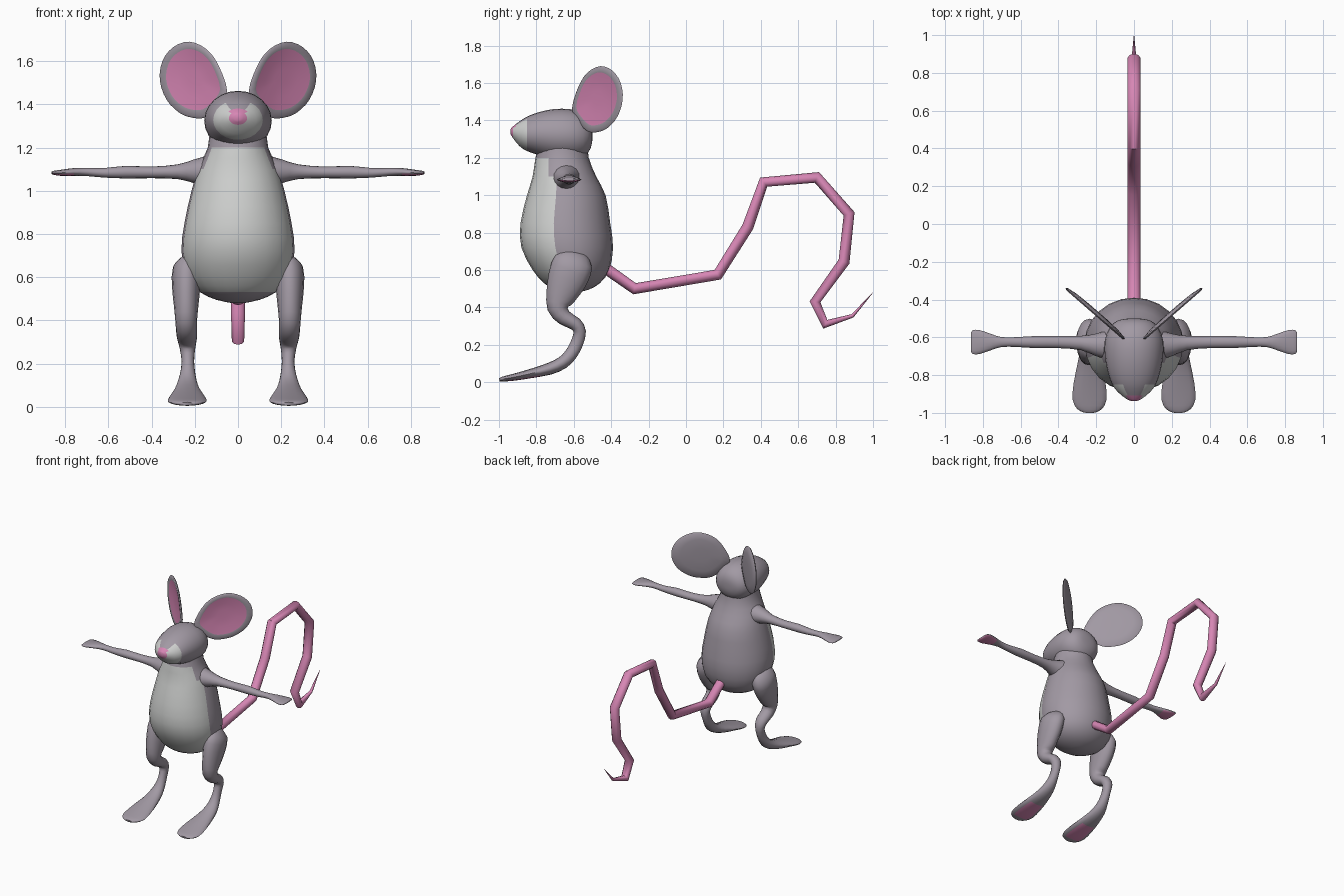
import bpy, bmesh, math
from mathutils import Vector

if "Cube" in bpy.data.objects:
    bpy.data.objects.remove(bpy.data.objects["Cube"])


def material(name, rgb):
    m = bpy.data.materials.new(name)
    m.diffuse_color = (*rgb, 1)
    m.use_nodes = True
    m.node_tree.nodes["Principled BSDF"].inputs["Base Color"].default_value = m.diffuse_color
    return m


GREY = material("fur grey", (0.36, 0.32, 0.37))
LIGHT = material("belly light grey", (0.62, 0.63, 0.62))
PINK = material("skin pink", (0.68, 0.24, 0.46))
MATS = [GREY, LIGHT, PINK]
X, Y, Z = Vector((1, 0, 0)), Vector((0, 1, 0)), Vector((0, 0, 1))


def spline(pts, steps, closed=False):
    """Catmull-Rom points through a list of equal-length tuples."""
    n, out = len(pts), []
    get = (lambda i: pts[i % n]) if closed else (lambda i: pts[max(0, min(n - 1, i))])
    for i in range(n if closed else n - 1):
        p = [get(i + k) for k in (-1, 0, 1, 2)]
        for s in range(steps):
            t = s / steps
            out.append(tuple(0.5 * (2 * b + (c - a) * t + (2 * a - 5 * b + 4 * c - d) * t * t
                                    + (3 * b - a - 3 * c + d) * t ** 3) for a, b, c, d in zip(*p)))
    return out if closed else out + [pts[-1]]


def skin(name, rings, rule, mirror=False, angle=60):
    """Bridge closed rings, cap both ends, colour faces by rule(center, degrees, ring)."""
    bm = bmesh.new()
    vs = [[bm.verts.new(p) for p in r] for r in rings]
    n = len(rings[0])
    for j in range(len(vs) - 1):
        for i in range(n):
            k = (i + 1) % n
            f = bm.faces.new((vs[j][i], vs[j][k], vs[j + 1][k], vs[j + 1][i]))
            d = (i + 0.5) * 360 / n
            f.material_index = rule(f.calc_center_median(), min(d, 360 - d), j)
    for r, j in ((vs[0], -1), (vs[-1], len(vs) - 1)):
        f = bm.faces.new(r)
        f.material_index = rule(f.calc_center_median(), 0, j)
    bmesh.ops.recalc_face_normals(bm, faces=bm.faces)
    me = bpy.data.meshes.new(name)
    bm.to_mesh(me)
    bm.free()
    for m in MATS:
        me.materials.append(m)
    ob = bpy.data.objects.new(name, me)
    bpy.context.collection.objects.link(ob)
    bpy.ops.object.select_all(action='DESELECT')
    ob.select_set(True)
    bpy.context.view_layer.objects.active = ob
    bpy.ops.object.shade_smooth_by_angle(angle=math.radians(angle))
    if mirror:
        ob.modifiers.new("mirror", 'MIRROR').use_mirror_merge = False
    return ob


def tube(name, path, rule, side=X, up=None, sides=24, mirror=False):
    """Elliptical tube; path rows are x, y, z, half width along side, half width along up."""
    rings = []
    for i, (x, y, z, a, b) in enumerate(path):
        u = up
        if u is None:
            p = [Vector(q[:3]) for q in path]
            t = Vector((0, 0, 0))
            if i > 0:
                t += (p[i] - p[i - 1]).normalized()
            if i < len(p) - 1:
                t += (p[i + 1] - p[i]).normalized()
            u = side.cross(t).normalized()
        ts = [k * math.tau / sides for k in range(sides)]
        rings.append([Vector((x, y, z)) + side * a * math.sin(t) + u * b * math.cos(t) for t in ts])
    return skin(name, rings, rule, mirror)


# torso: z, front y, back y, half width
torso = [(.48, -.64, -.58, .03), (.495, -.70, -.52, .10), (.53, -.76, -.46, .175), (.60, -.82, -.41, .235),
         (.72, -.88, -.39, .262), (.85, -.885, -.405, .248), (1.0, -.85, -.43, .215),
         (1.1, -.82, -.48, .185), (1.2, -.805, -.52, .14), (1.3, -.78, -.53, .13)]
tube("torso", spline([(0, (f + b) / 2, z, w, (b - f) / 2) for z, f, b, w in torso], 2),
     lambda c, d, j: int(.54 < c.z < 1.22 and d < (75 if c.z < 1.12 else 60)), up=-Y)

# head: y, bottom z, top z, half width
head = [(-.937, 1.325, 1.355, .015), (-.925, 1.305, 1.368, .042), (-.89, 1.262, 1.395, .085),
        (-.85, 1.236, 1.42, .115), (-.79, 1.215, 1.443, .137), (-.71, 1.19, 1.46, .153),
        (-.62, 1.185, 1.46, .155), (-.55, 1.20, 1.435, .13), (-.51, 1.25, 1.39, .085), (-.50, 1.30, 1.34, .02)]


def face_paint(c, d, j):
    if j < 2 or (j == 2 and d < 45):
        return 2
    return int(c.y < -.85 and d > 30)


tube("head", spline([(0, y, (l + h) / 2, w, (h - l) / 2) for y, l, h, w in head], 2), face_paint, up=Z)

# ears: flat teardrops in a slanted plane, pink hollow in front
outline = spline([(.225, 1.69), (.145, 1.655), (.09, 1.58), (.05, 1.46), (.09, 1.39), (.15, 1.34), (.21, 1.338),
                  (.27, 1.36), (.33, 1.42), (.362, 1.51), (.35, 1.60), (.30, 1.665)], 3, True)
front = Vector((.66, -.75, 0))


def ear_ring(scale, depth):
    cx, cz = .20, 1.525
    pts = [(cx + (x - cx) * scale, cz + (z - cz) * scale) for x, z in outline]
    return [Vector((x, -.61 + .87 * (x - .05), z)) + front * depth for x, z in pts]


skin("ears", [ear_ring(s, d) for s, d in ((.3, -.018), (.7, -.015), (.95, -.007), (1, 0), (.95, .007),
                                          (.8, .004), (.5, -.004), (.2, -.006))],
     lambda c, d, j: 2 * int(j >= 5), mirror=True)

# arms with flat hands and pink palms
arm = [(.10, -.64, 1.09, .09, .085), (.20, -.64, 1.09, .06, .056), (.28, -.63, 1.088, .038, .034),
       (.40, -.625, 1.085, .032, .027), (.52, -.625, 1.086, .032, .029), (.62, -.625, 1.083, .026, .022),
       (.70, -.625, 1.087, .026, .019), (.76, -.625, 1.087, .044, .018), (.82, -.625, 1.083, .064, .014),
       (.855, -.625, 1.083, .062, .009), (.864, -.625, 1.083, .045, .004)]
tube("arms", spline(arm, 2), lambda c, d, j: 2 * int(c.x > .77 and d > 120), side=Y, up=Z, sides=16, mirror=True)

# legs with long feet and pink soles
leg = [(.21, -.58, .70, .03, .05), (.235, -.60, .645, .066, .105), (.24, -.635, .55, .065, .105),
       (.24, -.67, .46, .056, .08), (.24, -.685, .395, .05, .056), (.238, -.65, .345, .048, .042),
       (.236, -.592, .312, .045, .036), (.234, -.568, .27, .036, .033), (.232, -.583, .21, .029, .034),
       (.233, -.615, .15, .036, .034), (.235, -.66, .105, .048, .034), (.235, -.73, .072, .062, .032),
       (.235, -.84, .044, .084, .024), (.235, -.93, .025, .09, .018), (.235, -.98, .017, .065, .013),
       (.235, -.998, .013, .03, .008)]
tube("legs", spline(leg, 2), lambda c, d, j: 2 * int(-.96 < c.y < -.76 and d < 45), sides=16, mirror=True)

# tail: kinked tube with a thin tip
bends = [(-.46, .63), (-.275, .50), (.17, .575), (.33, .83), (.415, 1.07), (.70, 1.095), (.872, .90),
         (.845, .645), (.69, .43), (.745, .31), (.89, .355), (1.0, .48)]
radii = [.036] * 8 + [.034, .03, .012, .001]
tube("tail", [(0, y, z, r, r * .85) for (y, z), r in zip(bends, radii)], lambda c, d, j: 2, sides=10)
